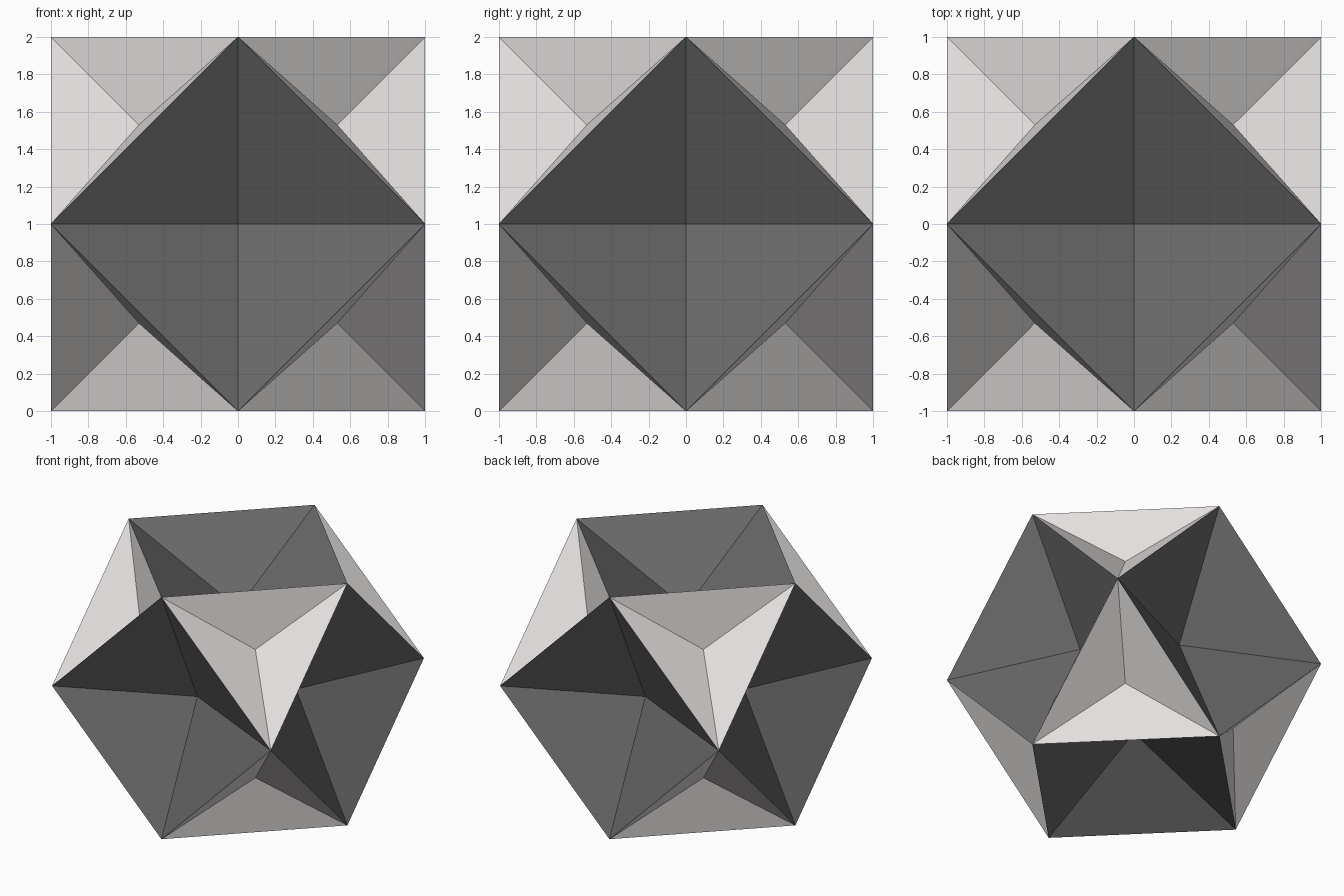
import bpy, bmesh
from itertools import product
from mathutils import Vector

if "Cube" in bpy.data.objects:
    bpy.data.objects.remove(bpy.data.objects["Cube"])

DEPTH = 0.53  # axis distance of every sunken apex


def material(name, rgb):
    m = bpy.data.materials.new(name)
    m.diffuse_color = (*rgb, 1)
    m.use_nodes = True
    m.node_tree.nodes["Principled BSDF"].inputs["Base Color"].default_value = m.diffuse_color
    return m


# Cuboctahedron: midpoints of the twelve edges of a 2-unit cube
bm = bmesh.new()
for a, b in product((-1, 1), repeat=2):
    for co in ((a, b, 0), (a, 0, b), (0, a, b)):
        bm.verts.new(co)
bmesh.ops.convex_hull(bm, input=bm.verts[:])
bmesh.ops.dissolve_limit(bm, angle_limit=0.02, verts=bm.verts[:], edges=bm.edges[:])
bmesh.ops.recalc_face_normals(bm, faces=bm.faces[:])

# Sunken pyramids: dark in the squares, light in the triangles
squares = [f for f in bm.faces if len(f.verts) == 4]
triangles = [f for f in bm.faces if len(f.verts) == 3]
for slot, faces, ratio in ((0, squares, DEPTH), (1, triangles, DEPTH * 1.5)):
    for f in faces:
        f.material_index = slot
    poked = bmesh.ops.poke(bm, faces=faces)
    for f in poked["faces"]:
        f.material_index = slot
    for v in poked["verts"]:
        v.co *= ratio

# Stand it on the ground
bmesh.ops.translate(bm, verts=bm.verts[:], vec=Vector((0, 0, 1)))
bmesh.ops.recalc_face_normals(bm, faces=bm.faces[:])

mesh = bpy.data.meshes.new("dented_polyhedron")
bm.to_mesh(mesh)
bm.free()
mesh.materials.append(material("dark_grey", (0.14, 0.14, 0.14)))
mesh.materials.append(material("pale_grey", (0.78, 0.74, 0.74)))
bpy.context.collection.objects.link(bpy.data.objects.new("dented_polyhedron", mesh))
